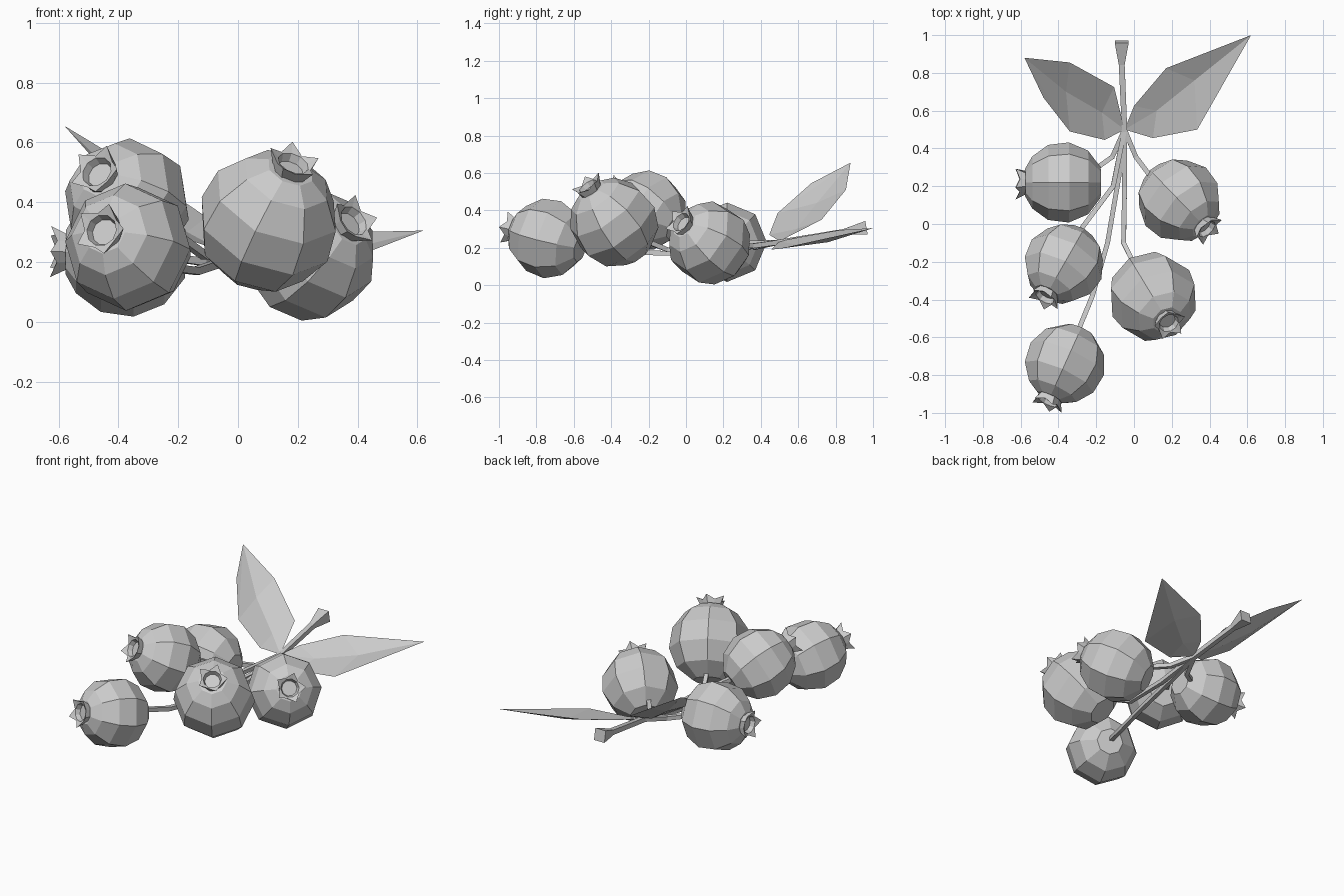
import bpy, math
from mathutils import Vector

if "Cube" in bpy.data.objects:
    bpy.data.objects.remove(bpy.data.objects["Cube"])


def make(name, verts, faces):
    me = bpy.data.meshes.new(name)
    me.from_pydata([tuple(v) for v in verts], [], faces)
    me.update()
    ob = bpy.data.objects.new(name, me)
    bpy.context.collection.objects.link(ob)
    return ob


def bridge(rings, n):
    """Quads joining consecutive rings of n vertices."""
    return [(r * n + i, r * n + (i + 1) % n, (r + 1) * n + (i + 1) % n, (r + 1) * n + i)
            for r in range(rings - 1) for i in range(n)]


def place(ob, center, axis):
    ob.location = center
    ob.rotation_mode = 'QUATERNION'
    ob.rotation_quaternion = Vector(axis).to_track_quat('Z', 'Y')


def berry(name, center, axis, r):
    # faceted ball whose pole carries the crown
    n, r2 = 8, r * 1.02
    polar = [158, 128, 98, 68, 40, 20]
    verts = []
    for p in polar:
        a = math.radians(p)
        for i in range(n):
            t = 2 * math.pi * i / n
            verts.append((r2 * math.sin(a) * math.cos(t), r2 * math.sin(a) * math.sin(t), r2 * math.cos(a)))
    faces = bridge(len(polar), n)
    faces += [tuple(reversed(range(n))), tuple(range((len(polar) - 1) * n, len(polar) * n))]
    place(make(name, verts, faces), center, axis)

    # five-pointed crown: outer wall, zigzag rim, inner wall, floor
    m = 10
    verts = []
    for k in range(4):
        for i in range(m):
            tip = i % 2 == 0
            rad, h = [(0.06, r * 0.92),
                      (0.09, r + 0.042) if tip else (0.062, r + 0.02),
                      (0.054, r + 0.02),
                      (0.045, r * 0.965)][k]
            t = 2 * math.pi * i / m
            verts.append((rad * math.cos(t), rad * math.sin(t), h))
    faces = bridge(4, m) + [tuple(range(3 * m, 4 * m)), tuple(reversed(range(m)))]
    place(make(name + "_crown", verts, faces), center, axis)


def tube(name, pts, radii, n=5):
    # faceted stem along a path
    pts = [Vector(p) for p in pts]
    verts = []
    for j, p in enumerate(pts):
        d = (pts[min(j + 1, len(pts) - 1)] - pts[max(j - 1, 0)]).normalized()
        u = d.cross(Vector((0, 0, 1))).normalized()
        v = u.cross(d)
        for i in range(n):
            t = 2 * math.pi * (i + 0.5) / n
            verts.append(p + radii[j] * (u * math.cos(t) + v * math.sin(t)))
    faces = [f[::-1] for f in bridge(len(pts), n)]
    faces += [tuple(range(n)), tuple(reversed(range((len(pts) - 1) * n, len(pts) * n)))]
    make(name, verts, faces)


def leaf(name, base, left, mid, right, tip):
    # blade folded along the midrib
    verts = [base] + left + mid + right + [tip]
    l, m, r, t = (1, 2), (3, 4), (5, 6), 7
    make(name, verts, [(0, m[0], l[0]), (l[0], m[0], m[1], l[1]), (l[1], m[1], t),
                       (0, r[0], m[0]), (m[0], r[0], r[1], m[1]), (m[1], r[1], t)])


# Berries
for name, c, axis, r in [
    ("berry_back_left", (-0.375, 0.22, 0.23), (-1, 0, 0.02), 0.21),
    ("berry_back_right", (0.24, 0.125, 0.225), (0.15, -0.155, 0.115), 0.22),
    ("berry_mid_left", (-0.37, -0.21, 0.40), (-0.1, -0.175, 0.1), 0.21),
    ("berry_front_right", (0.10, -0.385, 0.335), (0.085, -0.14, 0.195), 0.235),
    ("berry_front_left", (-0.365, -0.74, 0.25), (-0.09, -0.2, 0.055), 0.21),
]:
    berry(name, c, axis, r)

# Stems
node = (-0.05, 0.50, 0.23)
tube("main_stem", [(-0.05, 0.40, 0.215), node, (-0.065, 0.845, 0.285), (-0.065, 0.965, 0.307)],
     [0.02, 0.02, 0.022, 0.052], 4)
for name, path in [
    ("stem_back_left", [node, (-0.115, 0.355, 0.20), (-0.25, 0.26, 0.22)]),
    ("stem_back_right", [node, (0.01, 0.355, 0.21), (0.12, 0.21, 0.22)]),
    ("stem_front_right", [node, (-0.05, 0.2, 0.19), (-0.055, -0.1, 0.19), (0.02, -0.25, 0.25)]),
    ("stem_mid_left", [node, (-0.11, 0.2, 0.22), (-0.26, 0.0, 0.33), (-0.32, -0.08, 0.36)]),
    ("stem_front_left", [node, (-0.08, 0.25, 0.19), (-0.14, -0.1, 0.17), (-0.22, -0.38, 0.18),
                         (-0.31, -0.6, 0.23)]),
]:
    tube(name, path, [0.018] * len(path), 4)

# Leaves
leaf("leaf_right", (-0.05, 0.50, 0.235),
     [(0.00, 0.625, 0.26), (0.17, 0.825, 0.295)],
     [(0.12, 0.60, 0.215), (0.32, 0.76, 0.23)],
     [(0.10, 0.455, 0.19), (0.335, 0.50, 0.195)],
     (0.62, 1.0, 0.305))
leaf("leaf_left", (-0.05, 0.50, 0.235),
     [(-0.155, 0.445, 0.27), (-0.34, 0.49, 0.385), ],
     [(-0.17, 0.59, 0.30), (-0.36, 0.70, 0.44)],
     [(-0.105, 0.725, 0.35), (-0.34, 0.855, 0.51)],
     (-0.58, 0.88, 0.655))
# extra facet filling the curved outer edge of the left leaf
make("leaf_left_edge", [(-0.34, 0.49, 0.385), (-0.36, 0.70, 0.44), (-0.58, 0.88, 0.655),
                        (-0.48, 0.67, 0.545)], [(0, 1, 2, 3)])
